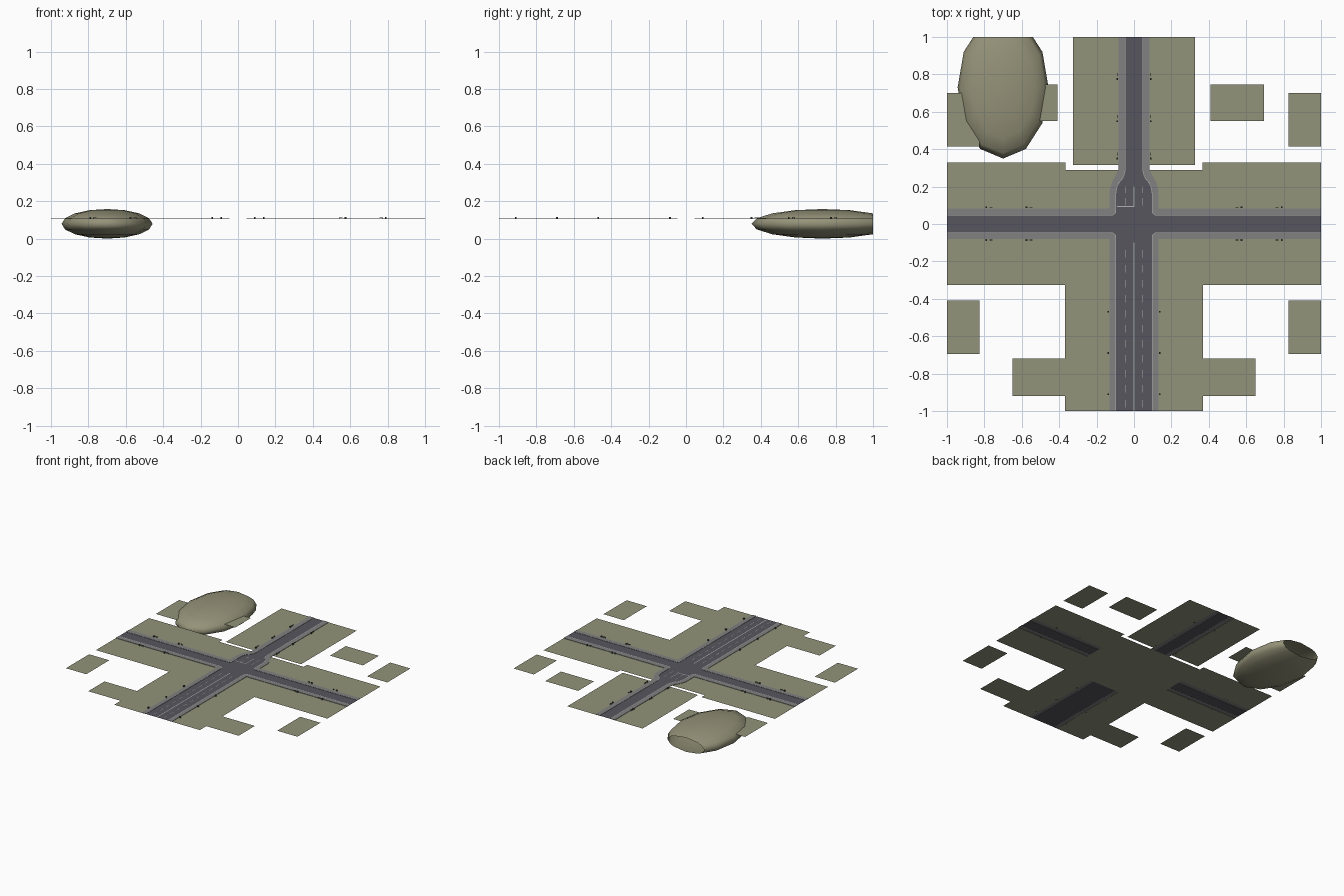
import bpy, bmesh, math
from mathutils import Vector

if "Cube" in bpy.data.objects:
    bpy.data.objects.remove(bpy.data.objects["Cube"])

GROUND, ROAD, WALK = 0.1055, 0.1065, 0.1092


def material(name, rgb):
    m = bpy.data.materials.new(name)
    m.diffuse_color = (*rgb, 1)
    m.use_nodes = True
    m.node_tree.nodes["Principled BSDF"].inputs["Base Color"].default_value = m.diffuse_color
    return m


GRASS = material("grass", (0.285, 0.295, 0.195))
EARTH = material("earth", (0.30, 0.29, 0.19))
ASPHALT = material("asphalt", (0.093, 0.094, 0.11))
PAVING = material("paving", (0.225, 0.22, 0.225))
WHITE = material("marking", (0.45, 0.45, 0.45))
DARK = material("dark_metal", (0.05, 0.05, 0.045))


def finish(name, bm, mat):
    me = bpy.data.meshes.new(name)
    bm.to_mesh(me)
    bm.free()
    me.materials.append(mat)
    ob = bpy.data.objects.new(name, me)
    bpy.context.collection.objects.link(ob)
    return ob


def add_poly(bm, pts, z):
    f = bm.faces.new([bm.verts.new((x, y, z)) for x, y in pts])
    f.normal_update()
    if f.normal.z < 0:
        f.normal_flip()
    return f


def rects(name, boxes, z, mat):
    bm = bmesh.new()
    for x0, x1, y0, y1 in boxes:
        add_poly(bm, [(x0, y0), (x1, y0), (x1, y1), (x0, y1)], z)
    return finish(name, bm, mat)


def flip(pts):
    return [(-x, y) for x, y in pts]


def both(boxes):
    return boxes + [(-x1, -x0, y0, y1) for x0, x1, y0, y1 in boxes]


def ngon(name, outline, z, mat, height=0):
    bm = bmesh.new()
    f = add_poly(bm, outline, z)
    if height:
        ext = bmesh.ops.extrude_face_region(bm, geom=[f])
        up = [v for v in ext["geom"] if isinstance(v, bmesh.types.BMVert)]
        bmesh.ops.translate(bm, verts=up, vec=(0, 0, height))
        bmesh.ops.delete(bm, geom=[f], context="FACES_ONLY") if f.is_valid else None
        bmesh.ops.recalc_face_normals(bm, faces=bm.faces)
    bmesh.ops.triangulate(bm, faces=[g for g in bm.faces if len(g.verts) > 4])
    return finish(name, bm, mat)


# Ground patches
rects("ground", [(-0.37, 0.365, -0.325, 0.29)] + both([
    (0.365, 1, 0.082, 0.33), (0.365, 1, -0.325, -0.08),
    (0.128, 0.37, -1, -0.325), (0.083, 0.325, 0.315, 1)]), GROUND, GRASS)
rects("outer_lots", both([
    (0.37, 0.65, -0.92, -0.72), (0.825, 1, -0.695, -0.41),
    (0.825, 1, 0.415, 0.70), (0.41, 0.695, 0.55, 0.745)]), GROUND, GRASS)


# Kerb lines on the right side, with rounded junction corners
def corner(cx, cy, r, a0, a1, n=5):
    return [(cx + r * math.cos(math.radians(a0 + (a1 - a0) * i / n)),
             cy + r * math.sin(math.radians(a0 + (a1 - a0) * i / n))) for i in range(n + 1)]


south_kerb = [(0.095, -1)] + corner(0.12, -0.07, 0.025, 180, 90) + [(1, -0.045)]
north_kerb = ([(1, 0.045)] + corner(0.12, 0.07, 0.025, 270, 180) +
              [(0.095, 0.165), (0.09, 0.195), (0.08, 0.218), (0.058, 0.245), (0.048, 0.27),
               (0.045, 0.295), (0.045, 1)])
south_back = [(1, -0.081), (0.13, -0.081), (0.13, -1)]
north_back = [(0.084, 1), (0.084, 0.29), (0.092, 0.27), (0.118, 0.225), (0.13, 0.18),
              (0.13, 0.084), (1, 0.084)]

# Road surface
right = south_kerb + north_kerb
ngon("road", right + flip(right)[::-1], ROAD, ASPHALT)


# Light strip along each kerb
def ribbon(name, path, width, z, mat):
    bm = bmesh.new()
    p = [Vector(q) for q in path]
    rows = []
    for i, q in enumerate(p):
        d = (p[min(i + 1, len(p) - 1)] - p[max(i - 1, 0)]).normalized()
        off = q + Vector((d.y, -d.x)) * width
        rows.append((bm.verts.new((*q, z)), bm.verts.new((*off, z))))
    for a, b in zip(rows, rows[1:]):
        bm.faces.new((a[0], a[1], b[1], b[0]))
    for f in bm.faces:
        f.normal_update()
        if f.normal.z < 0:
            f.normal_flip()
    return finish(name, bm, mat)


# Raised pavements and their kerbs
for label, kerb, back in (("south", south_kerb, south_back), ("north", north_kerb, north_back)):
    for side, fn, s in (("right", list, 1), ("left", flip, -1)):
        ngon(f"{label}_{side}_pavement", fn(kerb + back), ROAD - 0.0006, PAVING, WALK - ROAD)
        ribbon(f"{label}_{side}_kerb", fn(kerb), 0.003 * s, WALK + 0.0002, WHITE)

# Road markings
MARK = ROAD + 0.0006
lines = [(-0.003, 0.003, -1, -0.1), (-0.092, 0, 0.091, 0.096), (-0.002, 0.002, 0.09, 0.2)]
for i in range(11):
    y = -0.98 + i * 0.08
    lines += both([(0.0445, 0.0475, y, y + 0.04)])
lines += both([(0.0445, 0.0475, 0.1, 0.14), (0.0445, 0.0475, 0.165, 0.2)])
rects("road_markings", lines, MARK, WHITE)


# Street furniture: a bin and a bench at each stop
def furniture():
    bm = bmesh.new()

    def box(x, y, z, sx, sy, sz):
        r = bmesh.ops.create_cube(bm, size=1)
        bmesh.ops.scale(bm, verts=r["verts"], vec=(sx, sy, sz))
        bmesh.ops.translate(bm, verts=r["verts"], vec=(x, y, z))

    def stop(x, y, ax, ay):
        box(x, y, GROUND + 0.005, 0.009, 0.009, 0.012)
        box(x + ax * 0.025, y + ay * 0.025, GROUND + 0.0085, 0.004 + 0.012 * abs(ax),
            0.004 + 0.012 * abs(ay), 0.003)
        for k in (-0.006, 0.006):
            box(x + ax * (0.025 + k), y + ay * (0.025 + k), GROUND + 0.004, 0.002, 0.002, 0.008)

    for s in (-1, 1):
        for x in (0.575, 0.79):
            stop(s * x, 0.09, -s, 0)
            stop(s * x, -0.086, -s, 0)
        for y in (0.35, 0.55, 0.775):
            stop(s * 0.09, y, 0, 1)
        for y in (-0.91, -0.69, -0.47):
            stop(s * 0.137, y, 0, 0)
    return finish("street_furniture", bm, DARK)


furniture()

# Hill: flattened ball cut open at the back edge
bm = bmesh.new()
bmesh.ops.create_uvsphere(bm, u_segments=12, v_segments=8, radius=1)
bmesh.ops.scale(bm, verts=bm.verts, vec=(0.243, 0.38, 0.079))
bmesh.ops.translate(bm, verts=bm.verts, vec=(-0.7, 0.73, 0.079))
bmesh.ops.bisect_plane(bm, geom=bm.verts[:] + bm.edges[:] + bm.faces[:], plane_co=(0, 1, 0),
                       plane_no=(0, 1, 0), clear_outer=True)
for f in bm.faces:
    f.smooth = True
finish("hill", bm, EARTH)
